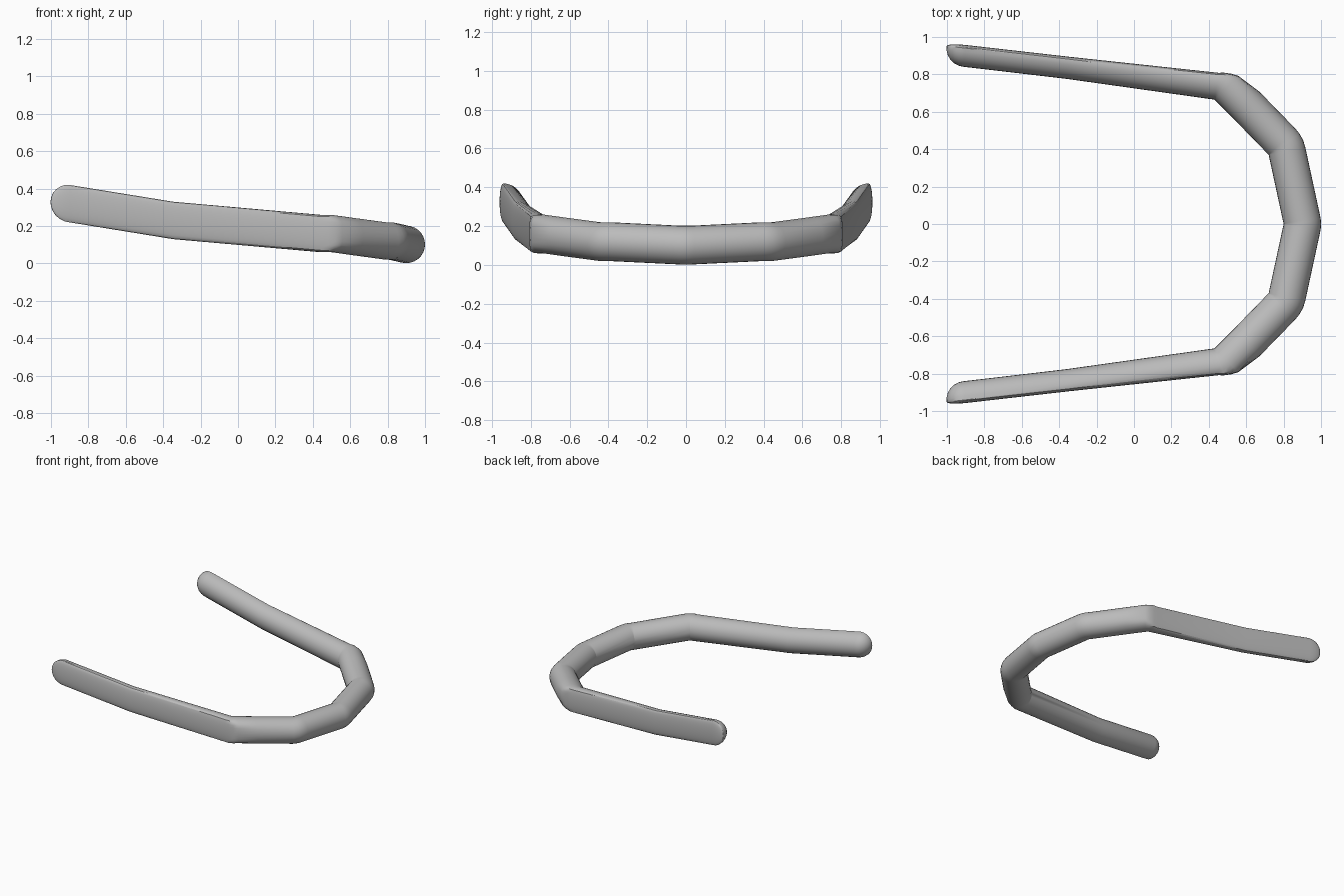
import bpy
import bmesh
from math import cos, sin, pi, radians
from mathutils import Vector

if "Cube" in bpy.data.objects:
    bpy.data.objects.remove(bpy.data.objects["Cube"], do_unlink=True)

RADIUS = 0.1
SIDES = 28
BULGE = 0.17

grey = bpy.data.materials.new("plain_grey")
grey.use_nodes = True
colour = (0.5, 0.5, 0.5, 1)
grey.diffuse_color = colour
grey.node_tree.nodes["Principled BSDF"].inputs["Base Color"].default_value = colour


def section(inner, z, angle, cut):
    """Section hinged on its inner point: centre, outward direction, cut, radius."""
    out = Vector((cos(radians(angle)), sin(radians(angle)), 0))
    return (Vector((*inner, z)) + out * RADIUS, out, cut, RADIUS)


# Half of the bow, from the middle to one tip; bends fan around their inner corner
half = [section((0.8, 0), 0.102, a, 1) for a in (0, 6, 12)]
half += [section((0.72, 0.37), 0.12, a, 1) for a in (12, 23, 34, 45)]
half.append(section((0.53, 0.565), 0.146, 45, 1))
for angle, cut in ((45, 0.63), (57, 0.48), (70, 0.36), (82, 0.28)):
    half.append(section((0.43, 0.665), 0.16, angle, cut))
half.append(section((-0.36, 0.776), 0.23, 82, 0.02))
half.append(section((-0.914, 0.841), 0.32, 83, 0))

# Rounded tip
centre, out, cut, _ = half[-1]
along = Vector((-1, 0.11, 0.08))
for i in range(1, 7):
    t = i / 6 * pi / 2
    half.append((centre + along * RADIUS * sin(t), out, 0, RADIUS * cos(t)))


def mirrored(s):
    flip = Vector((1, -1, 1))
    return (s[0] * flip, s[1] * flip, s[2], s[3])


sections = [mirrored(s) for s in reversed(half[1:])] + half

# Skin the sections, flattening the outer side where it is cut
bm = bmesh.new()
rings = []
for centre, out, cut, radius in sections:
    ring = []
    for i in range(SIDES):
        a = 2 * pi * i / SIDES
        u = min(cos(a), cut + BULGE * cos(a)) if cos(a) > 0 else cos(a)
        ring.append(bm.verts.new(centre + out * radius * u + Vector((0, 0, radius * sin(a)))))
    rings.append(ring)
for r0, r1 in zip(rings, rings[1:]):
    for i in range(SIDES):
        j = (i + 1) % SIDES
        bm.faces.new((r0[i], r0[j], r1[j], r1[i]))
bmesh.ops.remove_doubles(bm, verts=bm.verts[:], dist=0.0005)
bmesh.ops.recalc_face_normals(bm, faces=bm.faces[:])

mesh = bpy.data.meshes.new("curved_bow")
bm.to_mesh(mesh)
bm.free()
mesh.materials.append(grey)
bow = bpy.data.objects.new("curved_bow", mesh)
bpy.context.collection.objects.link(bow)

bpy.ops.object.select_all(action="DESELECT")
bow.select_set(True)
bpy.context.view_layer.objects.active = bow
bpy.ops.object.shade_smooth_by_angle(angle=radians(30))
